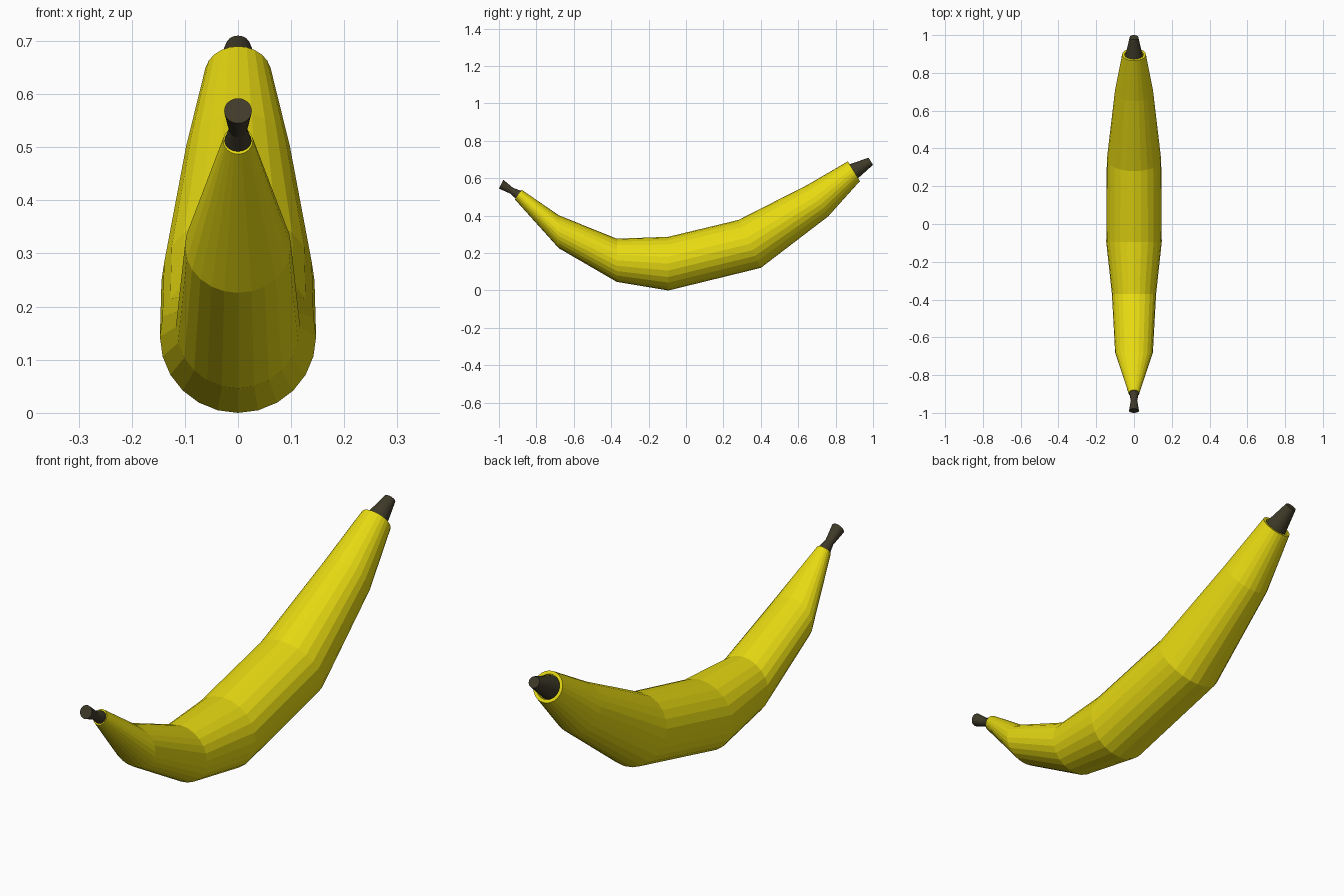
import bpy, bmesh
from math import sin, cos, pi

if "Cube" in bpy.data.objects:
    bpy.data.objects.remove(bpy.data.objects["Cube"])

SIDES = 24


def material(name, color):
    m = bpy.data.materials.new(name)
    m.diffuse_color = color
    m.use_nodes = True
    m.node_tree.nodes["Principled BSDF"].inputs["Base Color"].default_value = m.diffuse_color
    return m


def loft(name, rings, mat):
    """Each ring: top (y, z), bottom (y, z), half width in x."""
    bm = bmesh.new()
    loops = []
    for ty, tz, by, bz, w in rings:
        cy, cz, vy, vz = (ty + by) / 2, (tz + bz) / 2, (ty - by) / 2, (tz - bz) / 2
        angles = [2 * pi * i / SIDES for i in range(SIDES)]
        loops.append([bm.verts.new((w * sin(a), cy + vy * cos(a), cz + vz * cos(a)))
                      for a in angles])
    for a, b in zip(loops, loops[1:]):
        for i in range(SIDES):
            j = (i + 1) % SIDES
            bm.faces.new((a[i], a[j], b[j], b[i]))
    bm.faces.new(loops[0])
    bm.faces.new(loops[-1])
    bmesh.ops.recalc_face_normals(bm, faces=bm.faces)
    me = bpy.data.meshes.new(name)
    bm.to_mesh(me)
    bm.free()
    me.materials.append(mat)
    ob = bpy.data.objects.new(name, me)
    bpy.context.collection.objects.link(ob)
    return ob


yellow = material("peel_yellow", (0.80, 0.70, 0.006, 1))
dark = material("stem_brown", (0.05, 0.043, 0.022, 1))

# Curved body, stem end to blossom end, closing with a shallow recess
loft("banana_body", [
    (-0.878, 0.538, -0.915, 0.487, 0.028),
    (-0.68, 0.402, -0.68, 0.226, 0.100),
    (-0.37, 0.277, -0.37, 0.046, 0.117),
    (-0.095, 0.287, -0.095, 0.0, 0.147),
    (0.28, 0.377, 0.40, 0.121, 0.144),
    (0.65, 0.565, 0.76, 0.396, 0.101),
    (0.865, 0.690, 0.930, 0.585, 0.063),
    (0.872, 0.679, 0.923, 0.596, 0.050),
    (0.862, 0.673, 0.913, 0.590, 0.048),
], yellow)

# Flared stem at the front
loft("stem", [
    (-0.880, 0.532, -0.908, 0.489, 0.026),
    (-0.925, 0.549, -0.940, 0.518, 0.017),
    (-0.977, 0.592, -1.0, 0.545, 0.026),
], dark)

# Tapered tip at the back
loft("blossom_tip", [
    (0.864, 0.671, 0.911, 0.592, 0.047),
    (0.976, 0.710, 1.0, 0.672, 0.023),
], dark)
